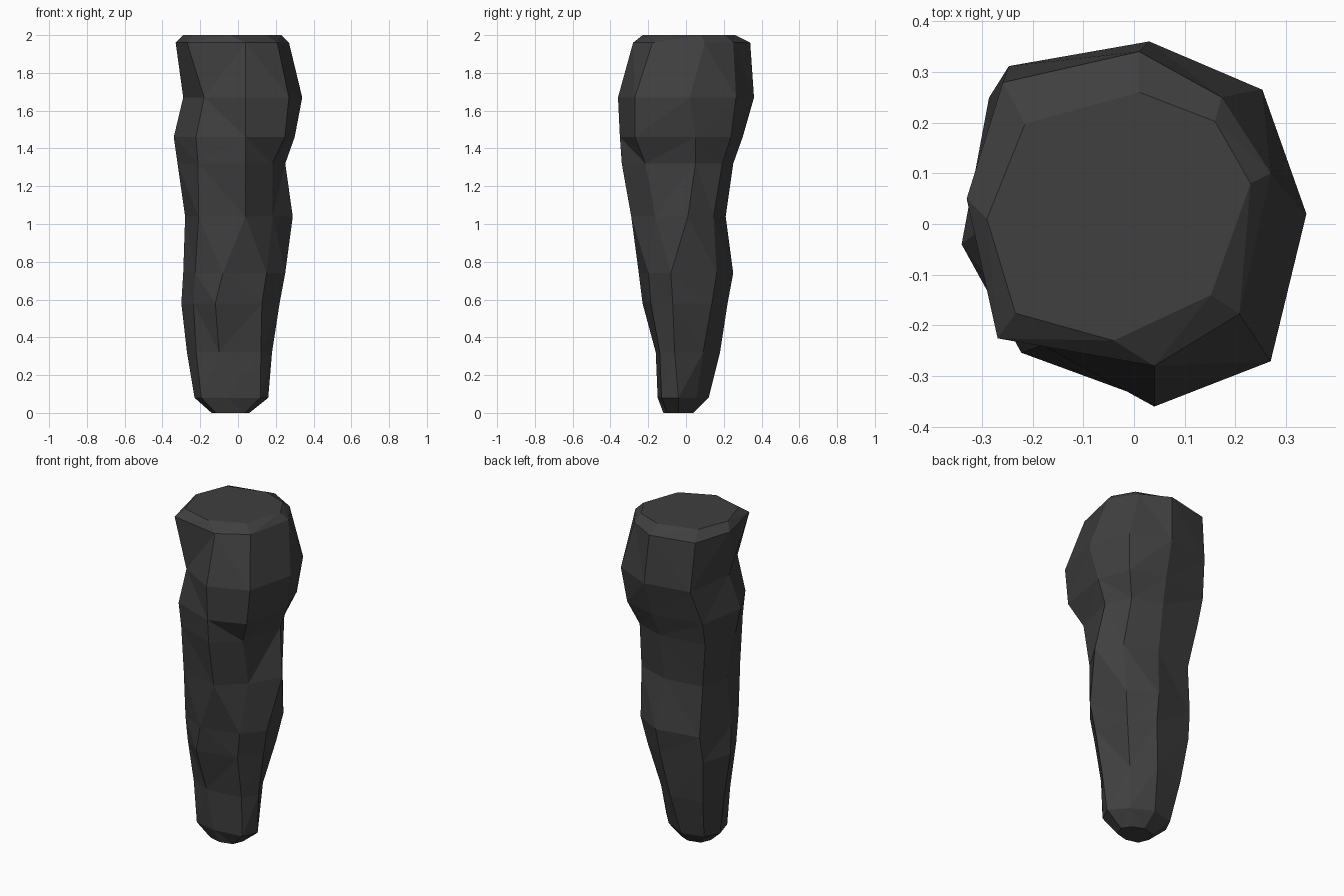
import bpy
import bmesh
from mathutils import Vector

default_cube = bpy.data.objects.get("Cube")
if default_cube:
    bpy.data.objects.remove(default_cube, do_unlink=True)

# One flat colour for the whole stone
stone = bpy.data.materials.new("charcoal stone")
stone.use_nodes = True
colour = (0.05, 0.05, 0.05, 1)
stone.diffuse_color = colour
stone.node_tree.nodes["Principled BSDF"].inputs["Base Color"].default_value = colour

# Cross-sections in hundredths: height; left, right, front and back limits;
# where each of those four ridges sits along its side;
# and how full the corners are: back right, back left, front left, front right
SECTIONS = [
    (0, -14, 6, -12, 4, -4, -4, -4, -4, 30, 50, 50, 50),
    (8, -23, 16, -15, 12, 0, -4, -6, -5, 20, 50, 58, 62),
    (32, -27, 18, -16, 18, 2, -6, -10, -2, 25, 55, 43, 58),
    (58, -30, 22, -23, 22, 0, -7, -12, 2, 43, 63, 28, 45),
    (74, -29, 25, -25, 25, -2, -8, -8, 3, 47, 64, 40, 40),
    (104, -28, 29, -29, 21, 0, 1, 4, 0, 36, 70, 55, 15),
    (132, -32, 25, -34, 25, -2, 5, 4, 0, 42, 75, 40, 36),
    (146, -34, 30, -35, 30, -4, 5, 4, 2, 50, 70, 38, 60),
    (167, -29, 34, -36, 36, 0, 2, 4, 3, 44, 73, 33, 53),
    (196, -33, 27, -28, 34, 5, 10, 4, 1, 25, 58, 67, 46),
    (200, -29, 23, -23, 26, 1, 8, -4, 1, 36, 50, 55, 42),
]


def section_points(section):
    """Four ridge points with a fuller or flatter corner between each pair."""
    z, left, right, front, back, yl, yr, xf, xb, *fills = (v / 100 for v in section)
    ridges = [Vector(p) for p in
              ((right, yr, z), (xb, back, z), (left, yl, z), (xf, front, z))]
    box = [Vector(p) for p in
           ((right, back, z), (left, back, z), (left, front, z), (right, front, z))]
    points = []
    for i, ridge in enumerate(ridges):
        middle = (ridge + ridges[(i + 1) % len(ridges)]) / 2
        points += [ridge, middle.lerp(box[i], fills[i])]
    return points


# Loft the faceted pillar and cap both ends
bm = bmesh.new()
rings = [[bm.verts.new(p) for p in section_points(s)] for s in SECTIONS]
for low, high in zip(rings, rings[1:]):
    for i in range(len(low)):
        j = (i + 1) % len(low)
        bm.faces.new((low[i], low[j], high[j], high[i]))
bm.faces.new(rings[0][::-1])
bm.faces.new(rings[-1])
sides = [f for f in bm.faces if len(f.verts) == 4]
bmesh.ops.triangulate(bm, faces=sides, quad_method='SHORT_EDGE')
bmesh.ops.recalc_face_normals(bm, faces=bm.faces)

mesh = bpy.data.meshes.new("stone_pillar")
bm.to_mesh(mesh)
bm.free()
mesh.materials.append(stone)
pillar = bpy.data.objects.new("stone_pillar", mesh)
bpy.context.collection.objects.link(pillar)
